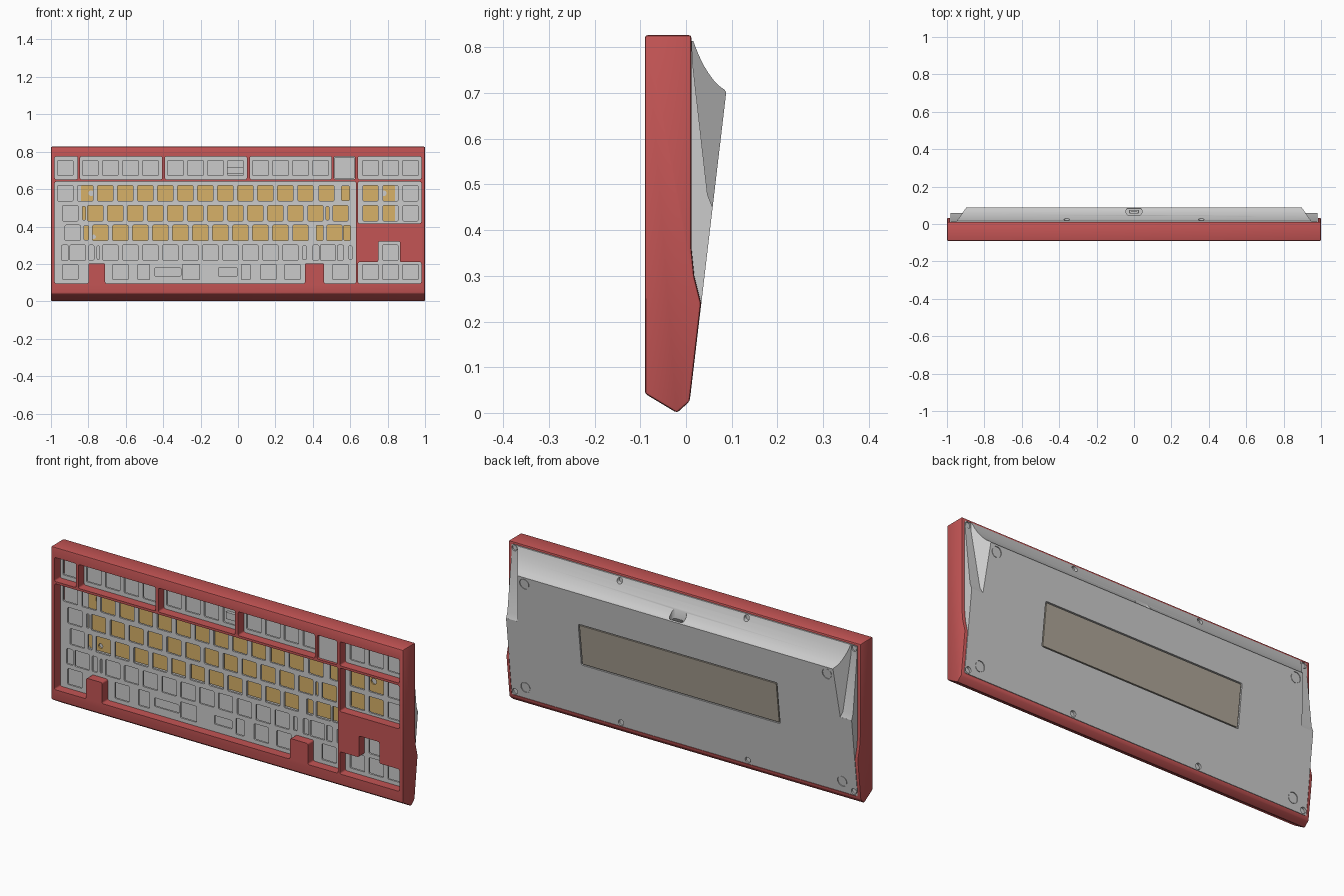
import bpy, bmesh, math

if "Cube" in bpy.data.objects:
    bpy.data.objects.remove(bpy.data.objects["Cube"])

U, X0 = 0.107, -0.977            # key pitch and left edge of the key field
ROWS = [0.713, 0.578, 0.471, 0.366, 0.260, 0.157]


def back_y(z):                   # slanted back surface
    return 0.0052 + 0.118 * z


def rect(x0, x1, z0, z1):
    return [(x0, z0), (x1, z0), (x1, z1), (x0, z1)]


def circle(x, z, r, n=20):
    return [(x + r * math.cos(2 * math.pi * i / n), z + r * math.sin(2 * math.pi * i / n)) for i in range(n)]


def prisms(name, shapes, a, b, axis='Y', r=0.0, seg=3, slant=False, color=None):
    """One object of outlines extruded from a to b along an axis, corners rounded by r."""
    put = {'X': lambda p, t: (t, p[0], p[1]), 'Y': lambda p, t: (p[0], t, p[1]),
           'Z': lambda p, t: (p[0], p[1], t)}[axis]
    bm = bmesh.new()
    for pts in shapes:
        lo = [bm.verts.new(put(p, a)) for p in pts]
        hi = [bm.verts.new(put(p, b)) for p in pts]
        n = len(pts)
        bm.faces.new(lo)
        bm.faces.new(hi)
        for i in range(n):
            j = (i + 1) % n
            bm.faces.new((lo[i], lo[j], hi[j], hi[i]))
        if r:
            edges = [bm.edges.get((lo[i], hi[i])) for i in range(n)]
            bmesh.ops.bevel(bm, geom=edges, offset=r, segments=seg, profile=0.5, affect='EDGES')
    if slant:
        for v in bm.verts:
            v.co.y += back_y(v.co.z)
    bmesh.ops.recalc_face_normals(bm, faces=bm.faces)
    me = bpy.data.meshes.new(name)
    bm.to_mesh(me)
    bm.free()
    ob = bpy.data.objects.new(name, me)
    bpy.context.collection.objects.link(ob)
    if color:
        mat = bpy.data.materials.new(name + "_colour")
        mat.diffuse_color = (*color, 1)
        mat.use_nodes = True
        mat.node_tree.nodes["Principled BSDF"].inputs["Base Color"].default_value = mat.diffuse_color
        me.materials.append(mat)
    return ob


def activate(ob):
    bpy.ops.object.select_all(action='DESELECT')
    ob.select_set(True)
    bpy.context.view_layer.objects.active = ob


def cut(ob, *cutters):
    activate(ob)
    for c in cutters:
        m = ob.modifiers.new("cut", 'BOOLEAN')
        m.operation, m.solver, m.object = 'DIFFERENCE', 'EXACT', c
        bpy.ops.object.modifier_apply(modifier=m.name)
        bpy.data.objects.remove(c)


def smooth(ob):
    activate(ob)
    bpy.ops.object.shade_smooth_by_angle(angle=math.radians(32))


# Red top case: side profile across the width, softened edges
frame = prisms("top_case", [[(-0.09, 0.042), (-0.02, 0.0), (0.008, 0.025), (0.033, 0.24), (0.018, 0.30),
                             (0.012, 0.36), (0.012, 0.827), (-0.09, 0.827)]], -1, 1, 'X',
               color=(0.55, 0.09, 0.09))
activate(frame)
bev = frame.modifiers.new("soft", 'BEVEL')
bev.width, bev.segments, bev.limit_method, bev.angle_limit = 0.006, 2, 'ANGLE', math.radians(25)
bpy.ops.object.modifier_apply(modifier="soft")

# Key openings in the bezel
f0, f1, k0, k1 = 0.652, 0.775, 0.096, 0.64
main = [(-0.98, k0), (-0.80, k0), (-0.80, 0.203), (-0.71, 0.203), (-0.71, k0), (0.358, k0), (0.358, 0.203),
        (0.46, 0.203), (0.46, k0), (0.631, k0), (0.631, k1), (-0.98, k1)]
arrows = [(0.642, k0), (0.98, k0), (0.98, 0.21), (0.866, 0.21), (0.866, 0.32), (0.75, 0.32), (0.75, 0.21),
          (0.642, 0.21)]
openings = [main, arrows, rect(0.642, 0.98, 0.417, k1)]
openings += [rect(a, b, f0, f1) for a, b in ((-0.98, -0.857), (-0.844, -0.406), (-0.39, 0.047),
                                            (0.064, 0.50), (0.513, 0.626), (0.642, 0.98))]
cut(frame,
    prisms("cavity", [rect(-0.984, 0.984, 0.040, 0.816)], -0.043, 0.2, r=0.012),
    prisms("opening_cutter", openings, -0.2, -0.03, r=0.008))
smooth(frame)

# Switch plate: (row, hole centres in key units)
holes = []
keys = {0: [0.5] + [s + i for s in (1.75, 6.0, 10.25) for i in range(4)] + [15.75, 16.75, 17.75],
        1: [0.5 + i for i in range(13)] + [13.55, 15.75, 16.75, 17.75],
        2: [0.75] + [2 + i for i in range(12)] + [14.25, 15.75, 16.75, 17.75],
        3: [0.875] + [2.25 + i for i in range(11)] + [13.95],
        4: [1.125] + [2.75 + i for i in range(10)] + [13.625, 16.75],
        5: [0.75, 3.25, 9.0 + 1.65, 11.85, 14.25, 15.75, 16.75, 17.75]}
for row, centres in keys.items():
    for c in centres:
        x, z = X0 + c * U, ROWS[row]
        holes.append(rect(x - 0.041, x + 0.041, z - 0.041, z + 0.041))
# Stabiliser slots: row, centre, half width, half height
for row, c, w, h in ((1, 14.5, 0.022, 0.038), (2, 1.43, 0.008, 0.036), (2, 13.6, 0.008, 0.036),
                     (3, 1.55, 0.012, 0.038), (3, 13.22, 0.018, 0.040), (3, 14.58, 0.018, 0.040),
                     (4, 0.48, 0.018, 0.040), (4, 1.8, 0.014, 0.040), (4, 2.15, 0.006, 0.036),
                     (4, 12.45, 0.010, 0.036), (4, 13.02, 0.016, 0.040), (4, 14.25, 0.016, 0.040),
                     (4, 14.75, 0.008, 0.036), (5, 4.42, 0.032, 0.041), (5, 5.62, 0.070, 0.022),
                     (5, 6.78, 0.046, 0.041), (5, 8.62, 0.050, 0.022), (5, 9.52, 0.024, 0.041)):
    x, z = X0 + c * U, ROWS[row]
    holes.append(rect(x - w, x + w, z - h, z + h))
plate = prisms("switch_plate", [rect(-0.983, 0.983, 0.045, 0.81)], -0.043, -0.033)
cut(plate, prisms("hole_cutter", holes, -0.1, 0.0, r=0.005, seg=2))

# Flat block beside the function row
prisms("corner_block", [rect(0.516, 0.623, 0.655, 0.772)], -0.080, -0.035, r=0.008)

# Inner weight seen through the plate, with screw holes
weight = prisms("inner_weight", [rect(-0.84, 0.84, 0.318, 0.63)], -0.012, 0.0, r=0.02,
                color=(0.68, 0.44, 0.14))
cut(weight, prisms("weight_holes", [circle(-0.785, 0.578, 0.015), circle(0.78, 0.578, 0.015),
                                    circle(-0.772, 0.345, 0.012), circle(0.772, 0.345, 0.012)], -0.1, 0.1))
prisms("port_board", [rect(-0.055, 0.028, 0.68, 0.715)], -0.02, 0.0)

# Grey bottom case: slanted back with a concave sweep at the top
back = prisms("bottom_case", [[(-0.004, 0.042), (back_y(0.042), 0.042), (back_y(0.702), 0.702),
                               (0.084, 0.7075), (0.071, 0.717), (0.060, 0.729), (0.049, 0.744),
                               (0.038, 0.762), (0.028, 0.783), (0.020, 0.803), (0.016, 0.814),
                               (-0.004, 0.814)]], -0.982, 0.982, 'X')

# Scoops at both upper sides, with a sloping inner wall
for s in (-1, 1):
    scoop = prisms("scoop", [[(0.012, 0.9), (0.014, 0.77), (0.047, 0.478), (0.058, 0.450), (0.2, 0.42),
                              (0.2, 0.9)]], s * 0.95, s * 1.1, 'X')
    for v in scoop.data.vertices:
        if abs(v.co.x) < 1:
            v.co.x = s * (0.95 - 0.7 * (v.co.y - 0.012))
    cut(back, scoop)

# Recesses: badge, feet, screws, cable port
feet = [(s * x, z) for s in (-1, 1) for x, z in ((0.86, 0.667), (0.90, 0.10))]
upper = [(s * 0.36, 0.795) for s in (-1, 1)] + [(s * 0.965, 0.798) for s in (-1, 1)]
lower = [(s * x, 0.062) for s in (-1, 1) for x in (0.36, 0.963)]
cut(back,
    prisms("badge_recess", [rect(-0.565, 0.565, 0.315, 0.535)], -0.008, 0.05, r=0.006, slant=True),
    prisms("foot_recess", [circle(x, z, 0.027, 28) for x, z in feet], -0.004, 0.05, slant=True),
    prisms("screw_upper", [circle(x, z, 0.015) for x, z in upper], 0.006, 0.3),
    prisms("screw_lower", [circle(x, z, 0.015) for x, z in lower], 0.002, 0.3),
    prisms("port_recess", [rect(-0.042, 0.042, 0.048, 0.084)], 0.68, 0.9, 'Z', r=0.012))
smooth(back)

# Back badge, rubber feet, screw heads and cable socket
prisms("back_badge", [rect(-0.559, 0.559, 0.321, 0.529)], -0.009, -0.001, r=0.004, slant=True,
       color=(0.42, 0.38, 0.31))
prisms("feet", [circle(x, z, 0.024, 28) for x, z in feet], -0.006, -0.001, slant=True)
prisms("screws_upper", [circle(x, z, 0.011) for x, z in upper], 0.004, 0.010)
prisms("screws_lower", [circle(x, z, 0.011) for x, z in lower], 0.0, 0.006)
socket = prisms("cable_socket", [rect(-0.027, 0.027, 0.056, 0.076)], 0.67, 0.705, 'Z', r=0.009)
cut(socket, prisms("socket_cutter", [rect(-0.023, 0.023, 0.060, 0.072)], 0.68, 0.8, 'Z', r=0.0055))
prisms("socket_tongue", [rect(-0.017, 0.017, 0.064, 0.068)], 0.67, 0.702, 'Z')
